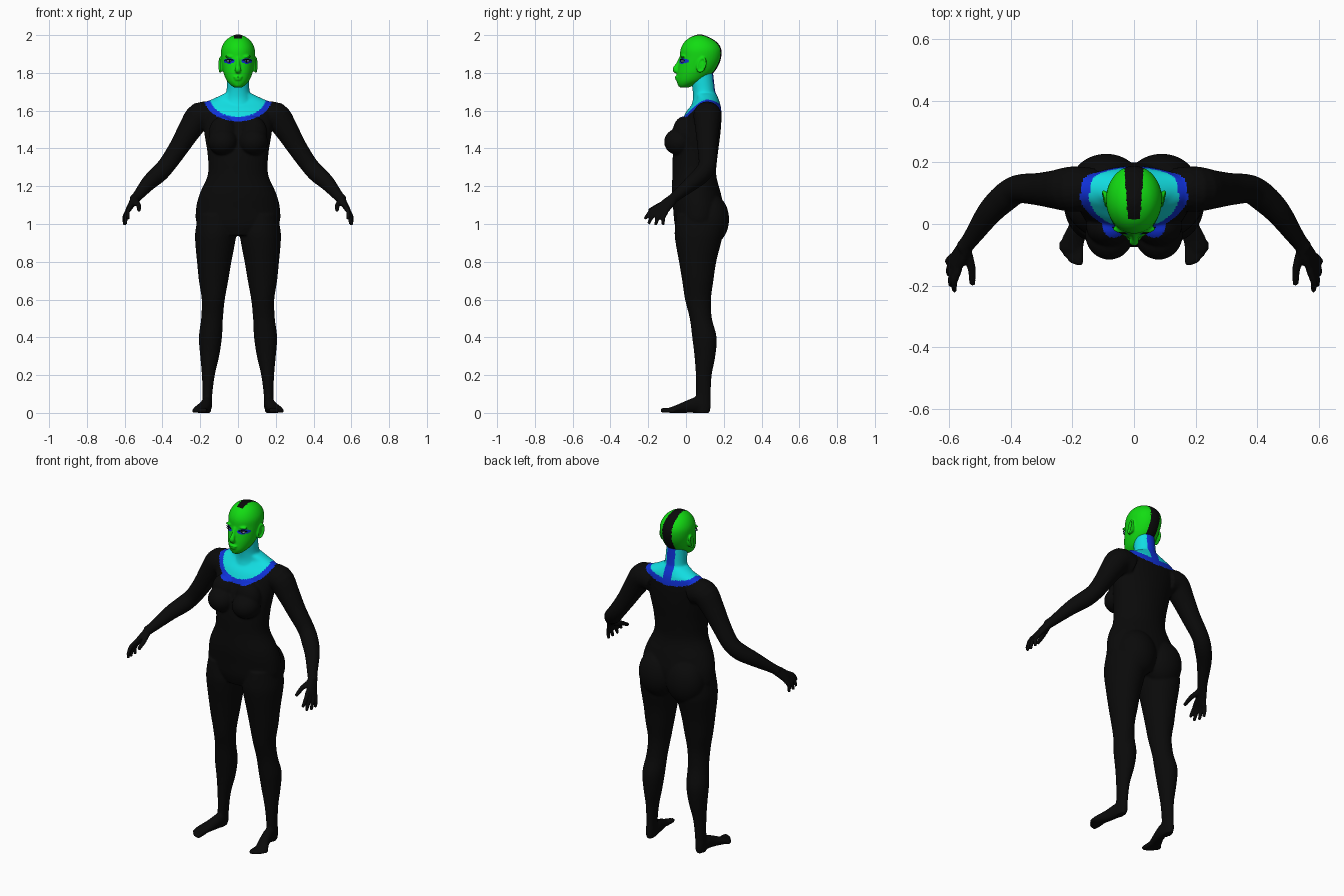
import bpy, bmesh, math
from mathutils import Vector, Matrix

old = bpy.data.objects.get("Cube")
if old:
    bpy.data.objects.remove(old, do_unlink=True)


def material(name, rgb):
    m = bpy.data.materials.new(name)
    m.use_nodes = True
    colour = (*rgb, 1)
    m.diffuse_color = colour
    m.node_tree.nodes["Principled BSDF"].inputs["Base Color"].default_value = colour
    return m


BLACK = material("suit black", (.003, .003, .003))
GREEN = material("face green", (.006, .72, .006))
CYAN = material("neck cyan", (.006, .73, .76))
BLUE = material("trim blue", (.005, .03, .68))
PALE = material("eye pale", (.35, .42, .8))


def resample(rows, steps=4):
    """Catmull-Rom interpolation through the key rows."""
    rows = [Vector(r) for r in rows]
    out = []
    for i in range(len(rows) - 1):
        a, b, c, d = rows[max(i - 1, 0)], rows[i], rows[i + 1], rows[min(i + 2, len(rows) - 1)]
        for k in range(steps):
            t = k / steps
            out.append(b + (c - a) * (t / 2) + (2 * a - 5 * b + 4 * c - d) * (t * t / 2)
                       + (3 * b - a - 3 * c + d) * (t ** 3 / 2))
    return out + [rows[-1]]


def loft(bm, rows, side=(1, 0, 0), axis=None, sides=28):
    """Elliptical rings (x, y, z, radius along side, other radius) skinned into a solid."""
    pts = resample(rows)
    rings = []
    for i, p in enumerate(pts):
        ahead, behind = pts[min(i + 1, len(pts) - 1)], pts[max(i - 1, 0)]
        t = (Vector(axis) if axis else Vector(ahead[:3]) - Vector(behind[:3])).normalized()
        u = Vector(side)
        u = (u - t * u.dot(t)).normalized()
        v = t.cross(u)
        ru, rv = max(p[3], .002), max(p[4], .002)
        ring = []
        for k in range(sides):
            a = math.tau * k / sides
            ring.append(bm.verts.new(Vector(p[:3]) + u * ru * math.cos(a) + v * rv * math.sin(a)))
        rings.append(ring)
    for r, s in zip(rings, rings[1:]):
        for k in range(sides):
            n = (k + 1) % sides
            bm.faces.new((r[k], r[n], s[n], s[k]))
    bm.faces.new(rings[0][::-1])
    bm.faces.new(rings[-1])


def upright(bm, rows):
    """Horizontal rings given as (z, x min, x max, y front, y back)."""
    loft(bm, [((a + b) / 2, (f + k) / 2, z, (b - a) / 2, (k - f) / 2) for z, a, b, f, k in rows],
         axis=(0, 0, 1), sides=40)


def central(bm, rows):
    upright(bm, [(z, -w, w, f, k) for z, w, f, k in rows])


def tube(bm, rows):
    loft(bm, [(*r, r[3]) for r in rows], side=(.3, 1, .2), sides=20)


def blob(bm, centre, radii):
    bmesh.ops.create_uvsphere(bm, u_segments=32, v_segments=20, radius=1,
                              matrix=Matrix.Translation(centre) @ Matrix.Diagonal((*radii, 1)))


def finish(bm, name, materials, voxel=None, rule=None):
    """Mirror the part, fuse it into one skin and colour its faces by rule."""
    bmesh.ops.recalc_face_normals(bm, faces=bm.faces)
    mesh = bpy.data.meshes.new(name)
    bm.to_mesh(mesh)
    bm.free()
    ob = bpy.data.objects.new(name, mesh)
    bpy.context.collection.objects.link(ob)
    ob.modifiers.new("mirror", 'MIRROR').use_mirror_merge = False
    if voxel:
        fuse = ob.modifiers.new("fuse", 'REMESH')
        fuse.mode = 'VOXEL'
        fuse.voxel_size = voxel
        relax = ob.modifiers.new("relax", 'SMOOTH')
        relax.factor, relax.iterations = .5, 5
    bpy.context.view_layer.update()
    skin = bpy.data.meshes.new_from_object(ob.evaluated_get(bpy.context.evaluated_depsgraph_get()))
    ob.modifiers.clear()
    ob.data = skin
    skin.materials.clear()
    for m in materials:
        skin.materials.append(m)
    for p in skin.polygons:
        p.use_smooth = True
        p.material_index = rule(*p.center) if rule else 0


# Torso and neck
body = bmesh.new()
central(body, [(.94, .13, -.04, .16), (1.0, .215, -.06, .19), (1.08, .222, -.068, .2),
               (1.16, .203, -.075, .185), (1.26, .16, -.072, .16), (1.36, .16, -.07, .167),
               (1.46, .175, -.055, .18), (1.54, .188, -.025, .187), (1.6, .195, .005, .187),
               (1.64, .182, .04, .18), (1.663, .13, .052, .172), (1.69, .075, .045, .16)])
central(body, [(1.58, .09, .01, .16), (1.65, .078, .035, .165), (1.7, .062, .036, .155),
               (1.76, .058, .028, .148), (1.83, .056, .03, .14)])
blob(body, (.08, -.035, 1.435), (.078, .081, .072))
blob(body, (.08, -.01, 1.48), (.075, .062, .09))
blob(body, (.09, .13, 1.025), (.115, .098, .135))

# Legs and feet
upright(body, [(1.05, .03, .21, -.05, .18), (.96, .01, .226, -.06, .195), (.9, .016, .226, -.055, .185),
               (.8, .035, .217, -.037, .16), (.7, .052, .207, -.02, .145), (.6, .07, .192, -.005, .132),
               (.5, .08, .195, .02, .137), (.4, .085, .207, .033, .162), (.3, .1, .2, .045, .155),
               (.2, .123, .191, .052, .136), (.1, .136, .188, .053, .131), (.04, .139, .19, .045, .132),
               (0, .145, .187, .05, .125)])
loft(body, [(.165, .125, .03, .018, .028), (.165, .06, .042, .028, .042), (.178, 0, .032, .032, .032),
            (.197, -.05, .021, .038, .021), (.203, -.088, .014, .036, .014)], axis=(0, -1, 0))
for i in range(5):
    x, tip, r = .177 + .0145 * i, -.134 + .003 * i * i, .0135 - .001 * i
    tube(body, [(x, -.06, .015, r), (x, tip + .02, r, r), (x, tip, r, r * .75)])

# Arms
tube(body, [(.13, .112, 1.565, .07), (.2, .113, 1.572, .074), (.255, .112, 1.5, .063),
            (.31, .113, 1.41, .053), (.375, .113, 1.315, .047), (.42, .085, 1.265, .047),
            (.47, .035, 1.22, .041), (.53, -.05, 1.15, .028), (.555, -.08, 1.125, .026)])

# Hands: flattened palm, four fingers and a thumb
across = Vector((-.35, -.75, .55))
loft(body, [(.54, -.062, 1.14, .026, .024), (.56, -.095, 1.11, .034, .019),
            (.578, -.125, 1.08, .037, .015), (.585, -.138, 1.067, .034, .012)], side=across)
knuckle = Vector((.578, -.126, 1.078))
tips = [(.582, -.218, 1.025), (.594, -.2, 1.0), (.601, -.162, .993), (.6, -.122, .995)]
for i, tip in enumerate(tips):
    base, tip = knuckle + across * .019 * (1.5 - i), Vector(tip)
    bend = (base + tip) / 2 + Vector((.008, -.006, .006))
    tube(body, [(*base, .012), (*bend, .0115), (*tip, .009)])
tube(body, [(.545, -.085, 1.12, .018), (.527, -.14, 1.1, .014), (.524, -.198, 1.07, .01)])


def body_rule(x, y, z):
    def inside(width, depth):
        return (x / width) ** 2 + (max(0, 1.67 - z) / depth) ** 2 < 1
    front = y < .1
    if not inside(.18, .127 if front else .075):
        return 0
    if not front and abs(x) < .026:
        return 2
    return 1 if inside(.148, .102 if front else .04) else 2


finish(body, "body", [BLACK, CYAN, BLUE], .006, body_rule)

# Head with nose, lips, brow and ears
head = bmesh.new()
central(head, [(1.722, .018, -.03, .01), (1.735, .038, -.042, .045), (1.76, .06, -.049, .1),
               (1.8, .077, -.047, .145), (1.84, .085, -.041, .172), (1.88, .09, -.033, .186),
               (1.92, .09, -.03, .188), (1.95, .08, -.018, .175), (1.975, .062, .003, .148),
               (1.992, .038, .03, .115), (2.003, .01, .06, .085)])
loft(head, [(0, -.028, 1.88, .009, .009), (0, -.042, 1.845, .01, .012),
            (0, -.057, 1.818, .016, .015), (0, -.046, 1.804, .013, .01)])
blob(head, (0, -.046, 1.778), (.024, .013, .007))
blob(head, (0, -.045, 1.766), (.02, .013, .007))
blob(head, (0, -.03, 1.739), (.022, .014, .014))
blob(head, (.04, -.016, 1.886), (.03, .014, .007))
blob(head, (.087, .085, 1.842), (.009, .02, .034))
rim = [math.tau * k / 12 for k in range(13)]
tube(head, [(.094 + .005 * math.cos(a), .082 + .02 * math.cos(a) + .008 * math.sin(a),
             1.842 + .036 * math.sin(a), .006) for a in rim])


def head_rule(x, y, z):
    if z > 1.79 and y > .015 and abs(x) < .019 + .07 * min(y, .17):
        return 1
    eye = ((abs(x) - .046) / .029) ** 2 + ((z - 1.863) / .014) ** 2
    return 2 if y < .03 and eye < 1 else 0


finish(head, "head", [GREEN, BLACK, BLUE], .0045, head_rule)

# Eyes
eyes = bmesh.new()
blob(eyes, (.045, -.017, 1.862), (.017, .011, .007))
finish(eyes, "eyes", [PALE])
irises = bmesh.new()
blob(irises, (.045, -.024, 1.862), (.006, .006, .006))
finish(irises, "irises", [BLACK])
lashes = bmesh.new()
tube(lashes, [(.024, -.03, 1.866, .002), (.045, -.027, 1.872, .003), (.07, -.009, 1.866, .002)])
finish(lashes, "eyelashes", [BLACK])
